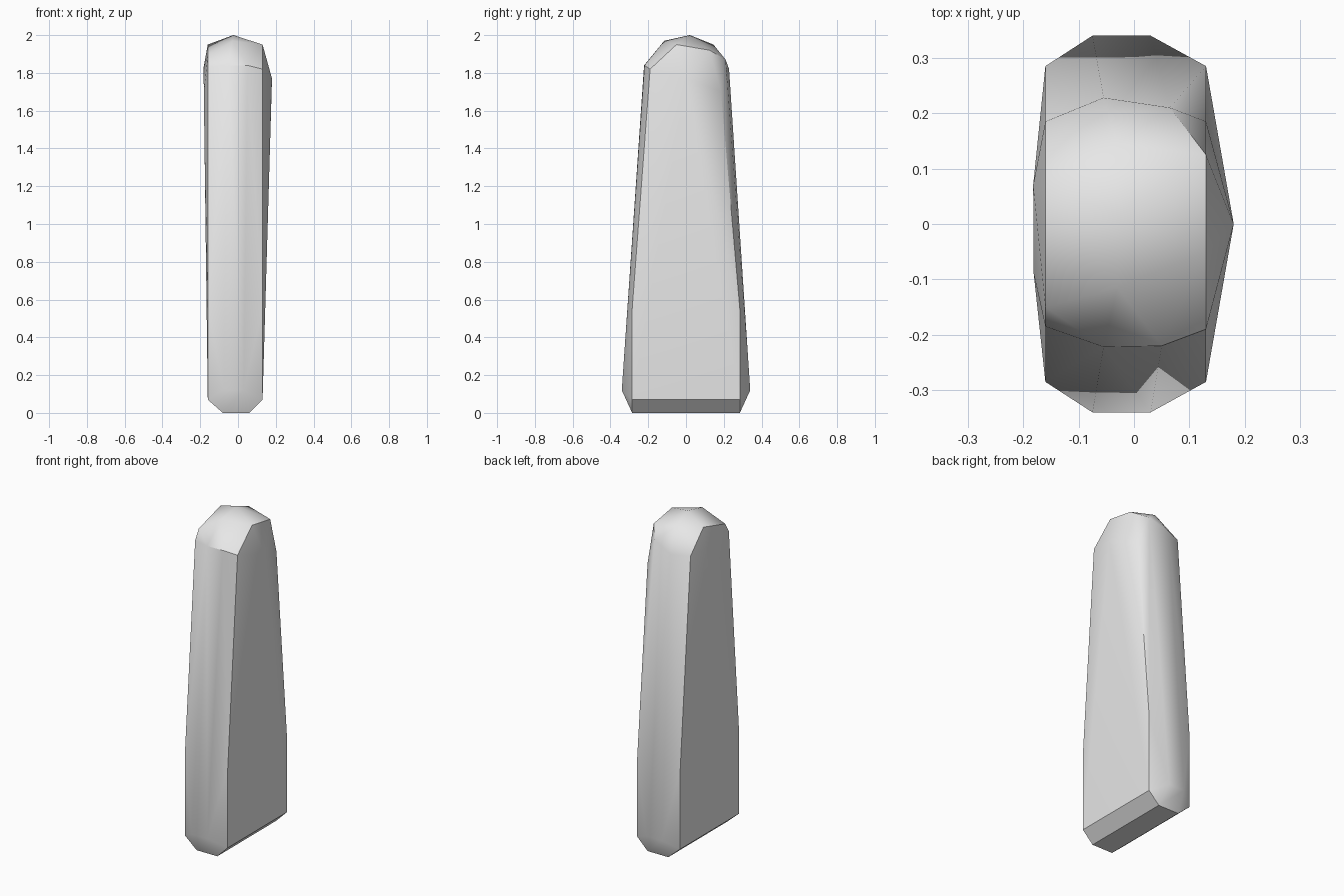
import bpy, bmesh, math

cube = bpy.data.objects.get("Cube")
if cube:
    bpy.data.objects.remove(cube, do_unlink=True)

LEFT, RIGHT = 0.13, -0.16      # x of the two broad sides
points = []

# Lower body, the same at front and back
for s in (-1, 1):
    points += [(0.06, s * 0.285, 0), (-0.08, s * 0.285, 0)]        # foot
    for x in (LEFT, RIGHT):
        points += [(x, s * 0.285, 0.07), (x, s * 0.285, 0.55)]     # corners
    points += [(0.03, s * 0.34, 0.12), (-0.075, s * 0.34, 0.12)]   # rounded edge

# Shoulders of the narrow front and back
points += [(0.05, -0.22, 1.84), (-0.055, -0.222, 1.84),
           (LEFT, -0.19, 1.82), (RIGHT, -0.185, 1.83),
           (LEFT, 0.185, 1.70), (RIGHT, 0.185, 1.82),
           (0.065, 0.21, 1.87), (-0.055, 0.228, 1.82)]

# Bulges on the broad sides
points += [(0.18, 0, 1.77), (-0.182, 0.07, 1.83), (-0.181, -0.09, 1.70)]

# Faceted crown
points += [(-0.025, 0.02, 2.0), (-0.03, -0.115, 1.97), (-0.03, 0.145, 1.95),
           (RIGHT, 0.06, 1.95), (RIGHT, -0.15, 1.89),
           (LEFT, -0.05, 1.95), (LEFT, 0.125, 1.92)]

# Wrap the points into one stone
bm = bmesh.new()
for p in points:
    bm.verts.new(p)
bmesh.ops.convex_hull(bm, input=bm.verts)
loose = [v for v in bm.verts if not v.link_faces]
bmesh.ops.delete(bm, geom=loose, context='VERTS')
bmesh.ops.dissolve_limit(bm, angle_limit=math.radians(0.5),
                         verts=bm.verts, edges=bm.edges)
bmesh.ops.recalc_face_normals(bm, faces=bm.faces)
mesh = bpy.data.meshes.new("standing_stone")
bm.to_mesh(mesh)
bm.free()
stone = bpy.data.objects.new("standing_stone", mesh)
bpy.context.collection.objects.link(stone)

# Plain grey stone
grey = bpy.data.materials.new("stone_grey")
grey.use_nodes = True
colour = (0.8, 0.8, 0.8, 1)
grey.diffuse_color = colour
grey.node_tree.nodes["Principled BSDF"].inputs["Base Color"].default_value = colour
mesh.materials.append(grey)

# Soft facets with sharp main edges
bpy.ops.object.select_all(action='DESELECT')
stone.select_set(True)
bpy.context.view_layer.objects.active = stone
bpy.ops.object.shade_smooth_by_angle(angle=math.radians(35))
